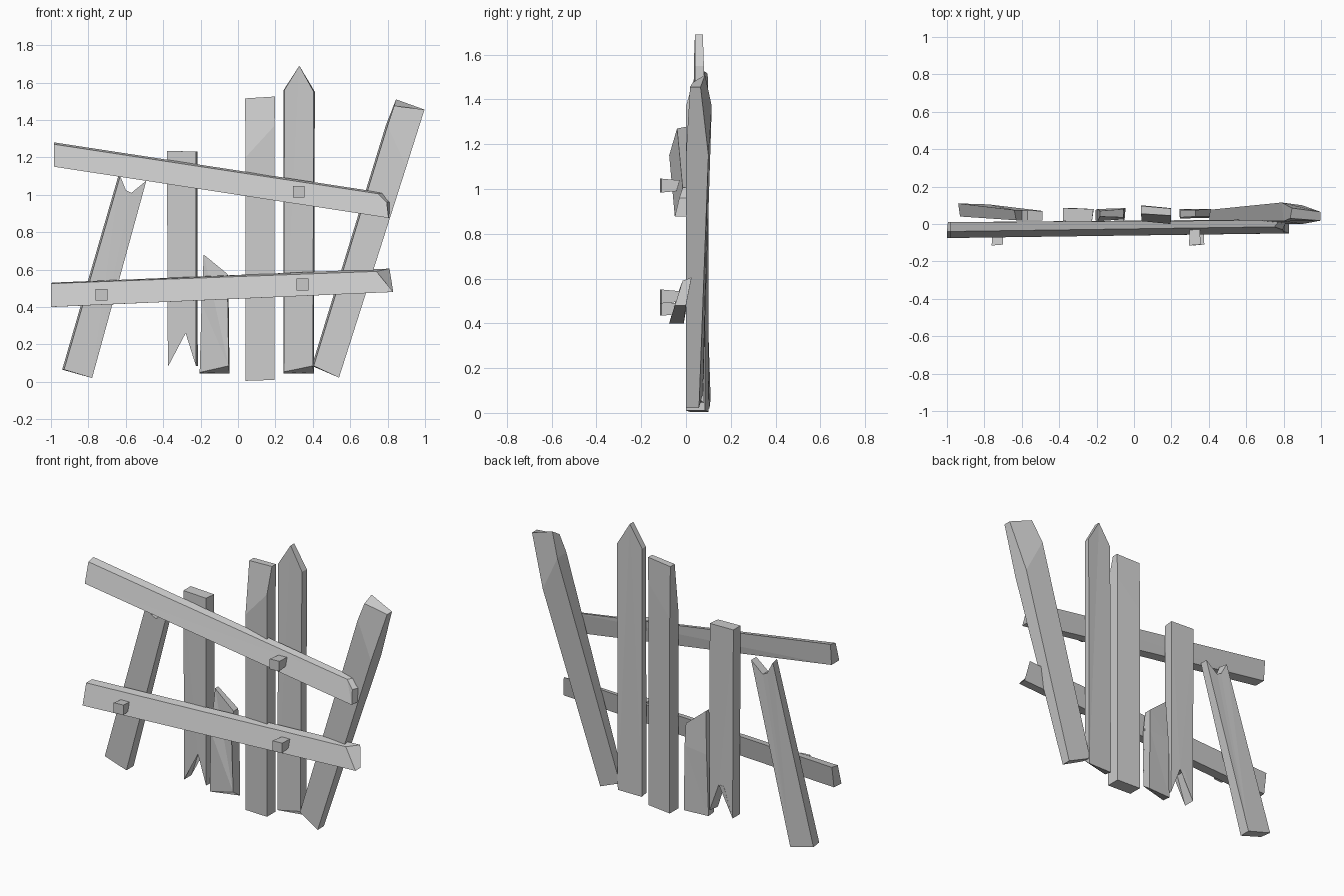
import bpy, bmesh


def board(name, pts, strip=False):
    """Front outline extruded to the back.
    Each point: x, z, front y, back y, then optional x / z offset of the back corner.
    strip=True pairs the first and last points inward, giving clean creases on bent boards."""
    bm = bmesh.new()
    front, back = [], []
    for p in pts:
        x, z, yf, yb, dx, dz = (tuple(p) + (0, 0))[:6]
        front.append(bm.verts.new((x, yf, z)))
        back.append(bm.verts.new((x + dx, yb, z + dz)))
    n = len(pts)
    for ring in (front, back):
        if strip:
            for i in range(n // 2 - 1):
                bm.faces.new((ring[i], ring[n - 1 - i], ring[n - 2 - i], ring[i + 1]))
        else:
            bm.faces.new(ring)
    for i in range(n):
        j = (i + 1) % n
        bm.faces.new((front[i], front[j], back[j], back[i]))
    bmesh.ops.triangulate(bm, faces=[f for f in bm.faces if len(f.verts) > 4])
    bmesh.ops.recalc_face_normals(bm, faces=bm.faces)
    me = bpy.data.meshes.new(name)
    bm.to_mesh(me)
    bm.free()
    ob = bpy.data.objects.new(name, me)
    bpy.context.collection.objects.link(ob)
    return ob


# Leaning left picket with a split top
board("left_leaning_picket", [
    (-0.93, 0.065, 0.04, 0.11, -0.01), (-0.78, 0.02, 0.035, 0.105),
    (-0.49, 1.075, 0.02, 0.07), (-0.57, 1.01, 0.02, 0.072),
    (-0.60, 1.025, 0.02, 0.073), (-0.63, 1.10, 0.02, 0.075, -0.01)])

# Upright picket with a notched bottom
board("notched_picket", [
    (-0.375, 0.08, 0.015, 0.085), (-0.315, 0.26, 0.015, 0.085),
    (-0.28, 0.26, 0.013, 0.083), (-0.225, 0.085, 0.012, 0.08, 0.01),
    (-0.225, 1.23, 0.012, 0.08, 0.008), (-0.38, 1.235, 0.015, 0.085)])

# Short broken picket
board("broken_picket", [
    (-0.205, 0.05, 0.02, 0.075, 0, -0.005), (-0.05, 0.085, 0.025, 0.085, 0.005, -0.042),
    (-0.055, 0.44, 0.015, 0.085, 0.005), (-0.055, 0.575, 0.035, 0.08),
    (-0.183, 0.68, 0.04, 0.07), (-0.195, 0.42, 0.015, 0.08)], strip=False)

# Tall picket, thinned towards the top
board("tall_picket", [
    (0.04, 0.005, 0.015, 0.10), (0.04, 1.20, 0.015, 0.10), (0.038, 1.515, 0.055, 0.097),
    (0.198, 1.525, 0.045, 0.083), (0.196, 1.37, 0.0, 0.085), (0.196, 0.01, 0.0, 0.085)],
    strip=True)

# Pointed picket
board("pointed_picket", [
    (0.245, 0.053, 0.03, 0.08, -0.003, -0.008), (0.40, 0.085, 0.032, 0.08, 0.006, -0.04),
    (0.405, 1.55, 0.04, 0.08, 0.006), (0.328, 1.69, 0.04, 0.075),
    (0.248, 1.56, 0.035, 0.075, -0.004)])

# Leaning right picket, bent near the top
board("right_leaning_picket", [
    (0.405, 0.085, 0.02, 0.075, -0.01), (0.80, 1.37, 0.015, 0.115, -0.01),
    (0.835, 1.475, 0.03, 0.085, 0.01, 0.035),
    (0.997, 1.455, 0.018, 0.065), (0.90, 1.15, 0.0, 0.10), (0.54, 0.022, 0.0, 0.058)],
    strip=True)

# Cross rails with chamfered right ends
board("upper_rail", [
    (-0.985, 1.15, -0.075, 0.0), (-0.985, 1.27, -0.04, 0.01, 0, 0.01),
    (0.75, 1.005, -0.015, 0.02, 0.03, 0.005), (0.795, 0.96, -0.03, 0.015, 0.02),
    (0.805, 0.876, -0.05, 0.0, 0.003)])
board("lower_rail", [
    (-1.0, 0.40, -0.075, -0.01, 0.005), (-1.0, 0.525, -0.04, 0.01, 0.005, 0.005),
    (0.74, 0.59, -0.015, 0.025, 0.07, 0.015), (0.83, 0.48, -0.05, 0.0)], strip=True)

# Square pegs on the rails
for i, (x, z) in enumerate([(0.325, 1.015), (0.345, 0.52), (-0.73, 0.465)]):
    r = 0.031
    board(f"peg_{i + 1}", [
        (x - r, z - r, -0.115, 0.0, 0.005, 0.01), (x + r, z - r, -0.11, 0.0, -0.005, 0.01),
        (x + r, z + r, -0.11, 0.0, -0.005, -0.01), (x - r, z + r, -0.115, 0.0, 0.005, -0.01)])
